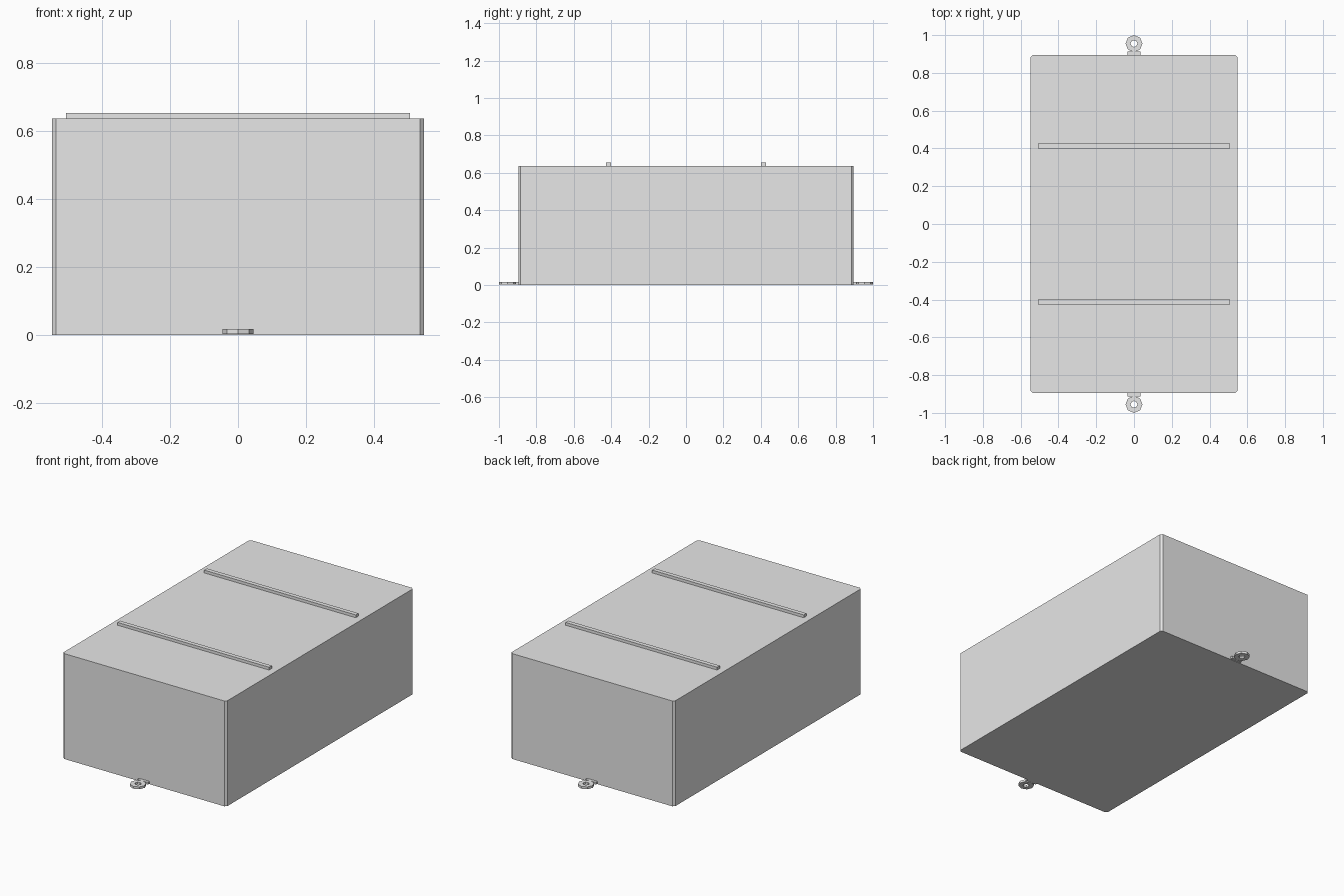
import bpy
import bmesh
import math

cube = bpy.data.objects.get("Cube")
if cube:
    bpy.data.objects.remove(cube, do_unlink=True)

# Single grey material
grey = bpy.data.materials.new("light_grey")
grey.use_nodes = True
colour = (0.8, 0.8, 0.8, 1)
grey.diffuse_color = colour
grey.node_tree.nodes["Principled BSDF"].inputs["Base Color"].default_value = colour

HALF_X, HALF_Y, HEIGHT = 0.548, 0.896, 0.637


def add_object(name, bm):
    bmesh.ops.recalc_face_normals(bm, faces=bm.faces)
    mesh = bpy.data.meshes.new(name)
    bm.to_mesh(mesh)
    bm.free()
    mesh.materials.append(grey)
    obj = bpy.data.objects.new(name, mesh)
    bpy.context.collection.objects.link(obj)
    return obj


def box(name, low, high, chamfer=0):
    bm = bmesh.new()
    bmesh.ops.create_cube(bm, size=1)
    for v in bm.verts:
        for i in range(3):
            v.co[i] = high[i] if v.co[i] > 0 else low[i]
    if chamfer:
        upright = [e for e in bm.edges
                   if abs(e.verts[0].co.z - e.verts[1].co.z) > 0.1]
        bmesh.ops.bevel(bm, geom=upright, offset=chamfer, segments=1,
                        affect='EDGES')
    return add_object(name, bm)


def eyelet(name, y, outer, inner, low, high, sides=8):
    # Flat octagonal washer with an open centre
    bm = bmesh.new()
    loops = []
    for radius, z in ((outer, low), (outer, high), (inner, high), (inner, low)):
        angles = [math.tau * i / sides for i in range(sides)]
        loops.append([bm.verts.new((radius * math.cos(a),
                                    y + radius * math.sin(a), z))
                      for a in angles])
    for k, loop in enumerate(loops):
        following = loops[(k + 1) % len(loops)]
        for i in range(sides):
            j = (i + 1) % sides
            bm.faces.new((loop[i], loop[j], following[j], following[i]))
    return add_object(name, bm)


# Main body with narrow chamfers on the upright corners
box("body", (-HALF_X, -HALF_Y, 0), (HALF_X, HALF_Y, HEIGHT), chamfer=0.012)

for side, sign in (("front", -1), ("back", 1)):
    # Raised rib across the top
    y = sign * 0.414
    box(side + "_rib", (-0.507, y - 0.013, HEIGHT - 0.005),
        (0.507, y + 0.013, 0.654))
    # Mounting tab and eyelet at the foot of each end
    ends = sorted((sign * (HALF_Y - 0.005), sign * 0.912))
    box(side + "_tab", (-0.035, ends[0], 0.003), (0.035, ends[1], 0.017))
    eyelet(side + "_eyelet", sign * 0.955, 0.045, 0.018, 0.003, 0.017)
